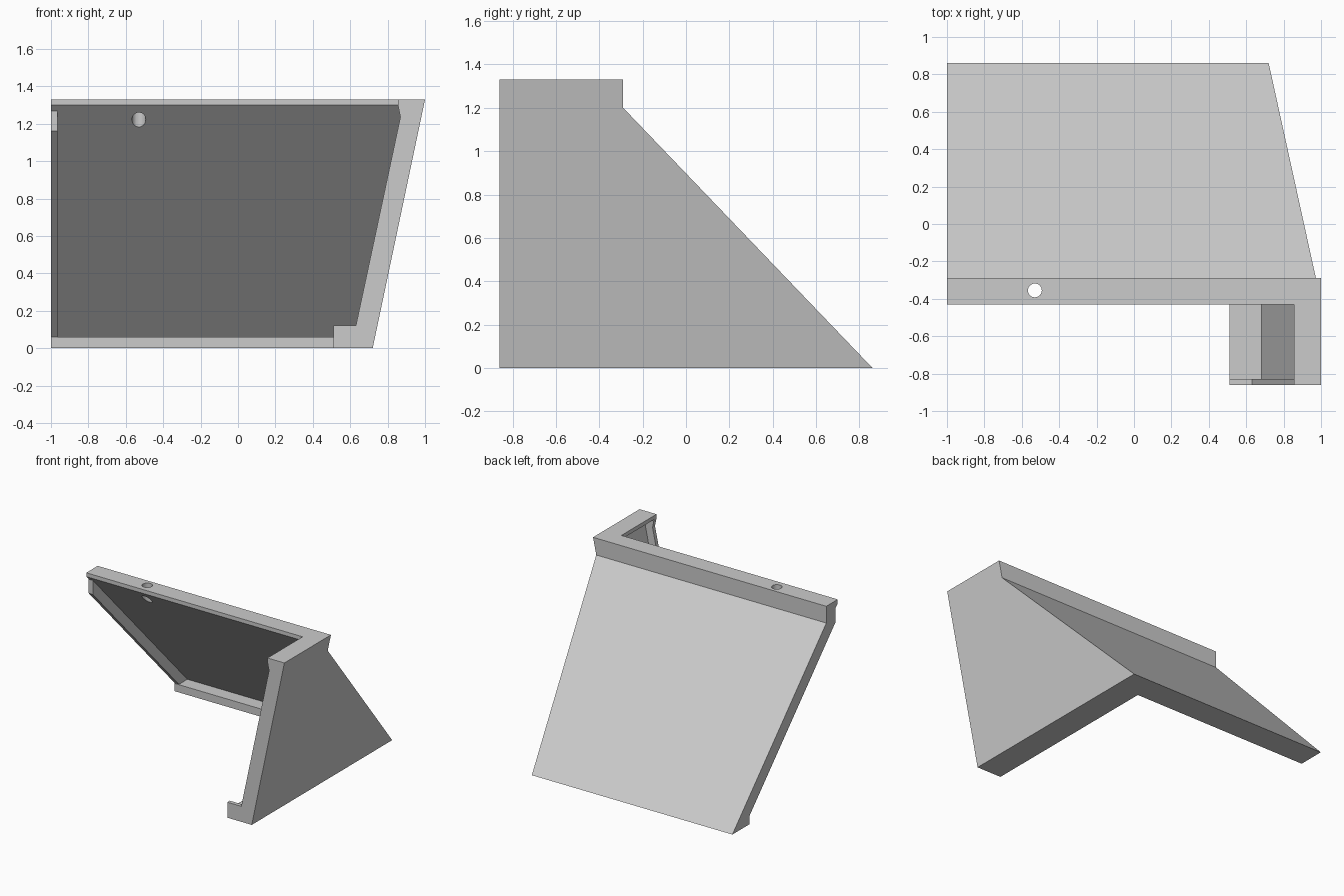
import bpy, bmesh
from mathutils import Vector

if "Cube" in bpy.data.objects:
    bpy.data.objects.remove(bpy.data.objects["Cube"], do_unlink=True)

GREY = (0.6, 0.6, 0.6, 1)
grey = bpy.data.materials.new("plain grey")
grey.use_nodes = True
grey.diffuse_color = GREY
grey.node_tree.nodes["Principled BSDF"].inputs["Base Color"].default_value = GREY

# Outer planes of the leaning side and the sloping back: (point, outward normal)
LEAN = (Vector((0.72, 0, 0)), Vector((1.33, 0, -0.28)))
SLOPE = (Vector((0, 0.86, 0)), Vector((0, 1.2, 1.15)))


def prism(name, profile, axis, start, end, clip=None):
    """Extrude a profile along x (profile is y, z) or y (profile is x, z), then clip it."""
    def place(p, d):
        return (d, p[0], p[1]) if axis == "x" else (p[0], d, p[1])
    bm = bmesh.new()
    face = bm.faces.new([bm.verts.new(place(p, start)) for p in profile])
    new = bmesh.ops.extrude_face_region(bm, geom=[face])["geom"]
    shift = Vector(place((0, 0), end - start))
    bmesh.ops.translate(bm, vec=shift, verts=[v for v in new if isinstance(v, bmesh.types.BMVert)])
    if clip:
        geom = bm.verts[:] + bm.edges[:] + bm.faces[:]
        bmesh.ops.bisect_plane(bm, geom=geom, plane_co=clip[0], plane_no=clip[1].normalized(),
                               dist=1e-5, clear_outer=True)
        bmesh.ops.holes_fill(bm, edges=[e for e in bm.edges if e.is_boundary])
    bmesh.ops.recalc_face_normals(bm, faces=bm.faces)
    mesh = bpy.data.meshes.new(name)
    bm.to_mesh(mesh)
    bm.free()
    mesh.materials.append(grey)
    obj = bpy.data.objects.new(name, mesh)
    bpy.context.collection.objects.link(obj)
    return obj


# Sloping back with its foot strip and top rail
back = prism("back_panel", [(0.86, 0), (0.65, 0), (0.65, 0.06), (0.758, 0.06), (-0.43, 1.3),
                            (-0.43, 1.33), (-0.29, 1.33), (-0.29, 1.2)], "x", -1, 1.1, LEAN)
# Thicker rib on the open end of the back
prism("back_end_rib", [(-0.4, 1.16), (-0.4, 1.27), (0.758, 0.06), (0.655, 0.06)], "x", -1, -0.965)

# Leaning side wall with its foot strip and top rail
prism("side_wall", [(0.51, 0), (0.72, 0), (1, 1.33), (0.855, 1.33), (0.855, 1.3),
                    (0.944, 1.3), (0.683, 0.06), (0.51, 0.06)], "y", -0.86, 0.9, SLOPE)
# Thicker rib on the open end of the side
prism("side_end_rib", [(0.855, 1.3), (0.868, 1.235), (0.63, 0.12), (0.51, 0.12), (0.51, 0.06),
                       (0.683, 0.06), (0.944, 1.3)], "y", -0.86, -0.83)

# Round hole through the top rail
bpy.ops.mesh.primitive_cylinder_add(vertices=32, radius=0.037, depth=0.6, location=(-0.53, -0.355, 1.25))
cutter = bpy.context.object
cutter.name = "hole_cutter"
cutter.hide_render = True
cutter.data.materials.append(grey)
bpy.context.view_layer.objects.active = back
hole = back.modifiers.new("hole", "BOOLEAN")
hole.operation = "DIFFERENCE"
hole.object = cutter
bpy.ops.object.modifier_apply(modifier=hole.name)
bpy.data.objects.remove(cutter, do_unlink=True)
